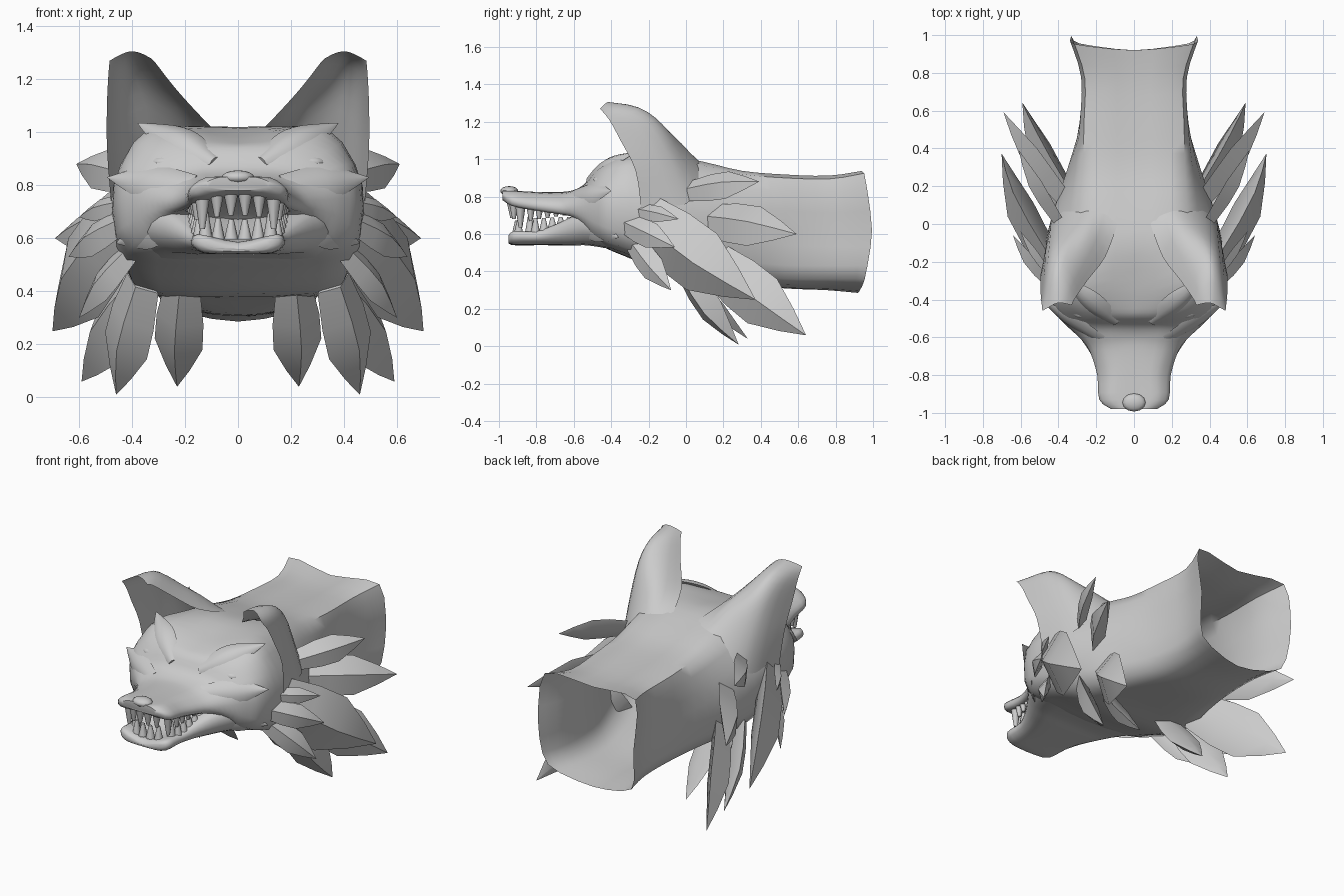
import bpy, bmesh, math
from mathutils import Vector, Matrix

if "Cube" in bpy.data.objects:
    bpy.data.objects.remove(bpy.data.objects["Cube"])


def spline(pts, n, closed, k=0.5):
    # cardinal spline resampling through the given points
    m = len(pts)
    get = (lambda i: pts[i % m]) if closed else (lambda i: pts[min(max(i, 0), m - 1)])
    out = []
    for i in range(m if closed else m - 1):
        a, b, c, d = get(i - 1), get(i), get(i + 1), get(i + 2)
        u, v = (c - a) * k, (d - b) * k
        for s in range(n):
            t = s / n
            out.append(b + u * t + (3 * (c - b) - 2 * u - v) * t * t
                       + (2 * (b - c) + u + v) * t ** 3)
    if not closed:
        out.append(pts[-1].copy())
    return out


def finish(name, bm, mirror=False):
    bmesh.ops.recalc_face_normals(bm, faces=bm.faces[:])
    me = bpy.data.meshes.new(name)
    bm.to_mesh(me)
    bm.free()
    ob = bpy.data.objects.new(name, me)
    bpy.context.collection.objects.link(ob)
    if mirror:
        ob.modifiers.new("Mirror", 'MIRROR').use_axis[0] = True
    return ob


def skin(name, rows, closed=True, n=3, caps=(), mirror=False, k=0.5):
    rows = [spline([Vector(p) for p in r], n, closed, k) for r in rows]
    cols = [spline(list(c), n, False) for c in zip(*rows)]
    bm = bmesh.new()
    grid = [[bm.verts.new(p) for p in r] for r in zip(*cols)]
    w = len(grid[0])
    for a, b in zip(grid, grid[1:]):
        for i in range(w if closed else w - 1):
            j = (i + 1) % w
            bm.faces.new((a[i], a[j], b[j], b[i]))
    for c in caps:
        bm.faces.new(grid[c])
    return finish(name, bm, mirror)


def ring(y, zt, w1, z1, w2, z2, w3, z3, zb, flare=0.0):
    half = [(0, zt), (w1, z1), (w2, z2), (w3, z3), (0, zb)]
    full = half + [(-x, z) for x, z in half[3:0:-1]]
    return [(x, y + flare * (x / .32) ** 2 * (1 - .5 * ((z - .62) / .3) ** 2), z)
            for x, z in full]


def blade(name, base, tip, width, normal, thick=0.05, bow=0.03, n=1, root=.75, back=.2):
    # pointed tuft with a raised central ridge
    a, b = Vector(base), Vector(tip)
    d = (b - a).normalized()
    side = d.cross(Vector(normal)).normalized()
    out = side.cross(d).normalized()
    rows = []
    for t, s in ((0, root), (.3, .98), (.55, 1), (.8, .5), (1, .01)):
        c = a.lerp(b, t) + out * bow * math.sin(math.pi * t)
        rows.append([c - side * width / 2 * s, c + out * thick * s,
                     c + side * width / 2 * s, c - out * thick * back * s])
    return skin(name, rows, n=n, caps=(0, -1), mirror=True)


# skull, muzzle and hollow neck
S = [(-.98, .83, .07, .83, .12, .81, .10, .785, .78),
     (-.93, .83, .12, .83, .18, .79, .165, .75, .76),
     (-.80, .825, .12, .82, .19, .77, .175, .725, .75),
     (-.67, .825, .15, .815, .23, .76, .215, .705, .73),
     (-.60, .835, .17, .83, .28, .77, .27, .69, .69),
     (-.54, .87, .19, .86, .34, .79, .33, .65, .62),
     (-.49, .94, .22, .925, .39, .82, .37, .60, .56),
     (-.42, .965, .29, .975, .445, .82, .41, .56, .52),
     (-.30, .99, .335, 1.015, .47, .80, .42, .52, .47),
     (-.10, 1.02, .29, 1.0, .465, .76, .40, .44, .39),
     (.10, .98, .28, .965, .415, .70, .36, .40, .37),
     (.30, .93, .27, .92, .35, .66, .30, .38, .34)]
rows = [ring(*s) for s in S]
rows += [ring(.52, .91, .265, .90, .285, .63, .25, .36, .31, .02),
         ring(.75, .90, .26, .895, .275, .62, .25, .36, .30, .05),
         ring(.92, .91, .315, .925, .33, .62, .29, .36, .285, .07)]
skin("head_and_neck", rows, caps=(0,), k=.38)

# lower jaw
J = [(-.95, .59, .55, .12), (-.92, .615, .54, .17), (-.80, .615, .54, .18),
     (-.70, .65, .54, .22), (-.60, .695, .54, .285), (-.52, .71, .54, .34),
     (-.40, .68, .52, .39)]
skin("lower_jaw", [ring(y, t - .03, w * .88, t, w, (t + b) / 2, w * .75, b + .005, b)
                   for y, t, b, w in J], caps=(0, -1), k=.4)

# ears: forward-opening cupped shells
E = [[(.08, .02, 1.0), (.2, .10, .96), (.34, .08, .88), (.44, .0, .76), (.48, -.24, .74)],
     [(.15, -.17, 1.07), (.23, -.04, 1.09), (.34, -.02, 1.05), (.445, -.08, .98), (.495, -.27, .94)],
     [(.24, -.29, 1.17), (.29, -.18, 1.19), (.38, -.13, 1.19), (.455, -.18, 1.16), (.495, -.35, 1.1)],
     [(.31, -.39, 1.26), (.35, -.31, 1.28), (.41, -.25, 1.275), (.46, -.3, 1.25), (.49, -.41, 1.21)],
     [(.33, -.43, 1.28), (.37, -.42, 1.3), (.41, -.42, 1.305), (.45, -.44, 1.29), (.485, -.46, 1.27)]]
skin("ears", E, closed=False, mirror=True)

# brow, cheek and lip ridges sunk into the face
blade("brow", (.09, -.52, .89), (.38, -.27, 1.035), .14, (.3, -.8, 1), .035, .012, 3, .4)
blade("cheek_ridge", (.17, -.61, .79), (.495, -.40, .83), .14, (.5, -1, .5), .03, .0, 3)
blade("lip_corner", (.22, -.60, .69), (.46, -.36, .58), .15, (.8, -.8, 0), .025, .0, 3)

# fur tufts: base, tip, width, facing direction
tufts = [("neck_tuft_top", (.40, .02, .83), (.61, .39, .88), .16, (1, -.5, .5)),
         ("neck_tuft_middle", (.34, .10, .68), (.69, .59, .60), .23, (1, -.6, .5)),
         ("cheek_mane", (.40, -.24, .70), (.70, .37, .25), .36, (1, -.6, -.05)),
         ("throat_tuft_outer", (.33, .14, .46), (.59, .64, .06), .29, (1, -.5, .1)),
         ("throat_tuft_middle", (.36, -.02, .43), (.46, .28, .01), .21, (.6, -.8, -.2)),
         ("throat_tuft_inner", (.21, .02, .41), (.23, .33, .04), .19, (.3, -1, -.3)),
         ("cheek_tuft_upper", (.44, -.27, .73), (.60, -.04, .68), .09, (1, -.4, .4)),
         ("cheek_tuft_middle", (.43, -.33, .66), (.64, -.06, .53), .14, (1, -.5, .3)),
         ("cheek_tuft_lower", (.40, -.28, .55), (.60, -.08, .30), .14, (1, -.5, .1))]
for n, a, b, w, d in tufts:
    blade(n, a, b, w, d, w * .27, w * .06, back=.6)


# nose and eyes
def ball(name, loc, size, mirror=False, seg=12):
    bm = bmesh.new()
    bmesh.ops.create_uvsphere(bm, u_segments=seg, v_segments=8, radius=1,
                              matrix=Matrix.Translation(loc) @ Matrix.Diagonal((*size, 1)))
    finish(name, bm, mirror)


ball("nose", (0, -.945, .83), (.062, .048, .026))
ball("eyes", (.27, -.465, .885), (.06, .035, .025), True)


# teeth along both lips
def teeth(name, spots, z, tilt):
    bm = bmesh.new()
    for x, y, r, h in spots:
        zc = z + max(0, y + .8) * tilt
        m = Matrix.Translation((x, y, zc + h / 2))
        if h < 0:
            m = m @ Matrix.Rotation(math.pi, 4, 'X')
        bmesh.ops.create_cone(bm, cap_ends=True, segments=8, radius1=r, radius2=r * .35,
                              depth=abs(h), matrix=m)
    finish(name, bm, True)


front = [(.027, -.93, .027, .08), (.08, -.92, .026, .085)]
sides = [(.155 + .008 * i, -.83 + .045 * i, .027, .095 - .012 * i) for i in range(5)]
upper = front + [(.135, -.885, .03, .13)] + sides
lower = front + [(.13, -.86, .028, .11)] + sides
teeth("upper_teeth", [(x, y, r, -h) for x, y, r, h in upper], .765, -.12)
teeth("lower_teeth", [(x * .94, y + .025, r, h * .95) for x, y, r, h in lower], .595, .3)

# smooth shading with sharp creases kept
for ob in bpy.context.collection.objects:
    ob.select_set(True)
    bpy.context.view_layer.objects.active = ob
bpy.ops.object.shade_smooth_by_angle(angle=math.radians(50))
